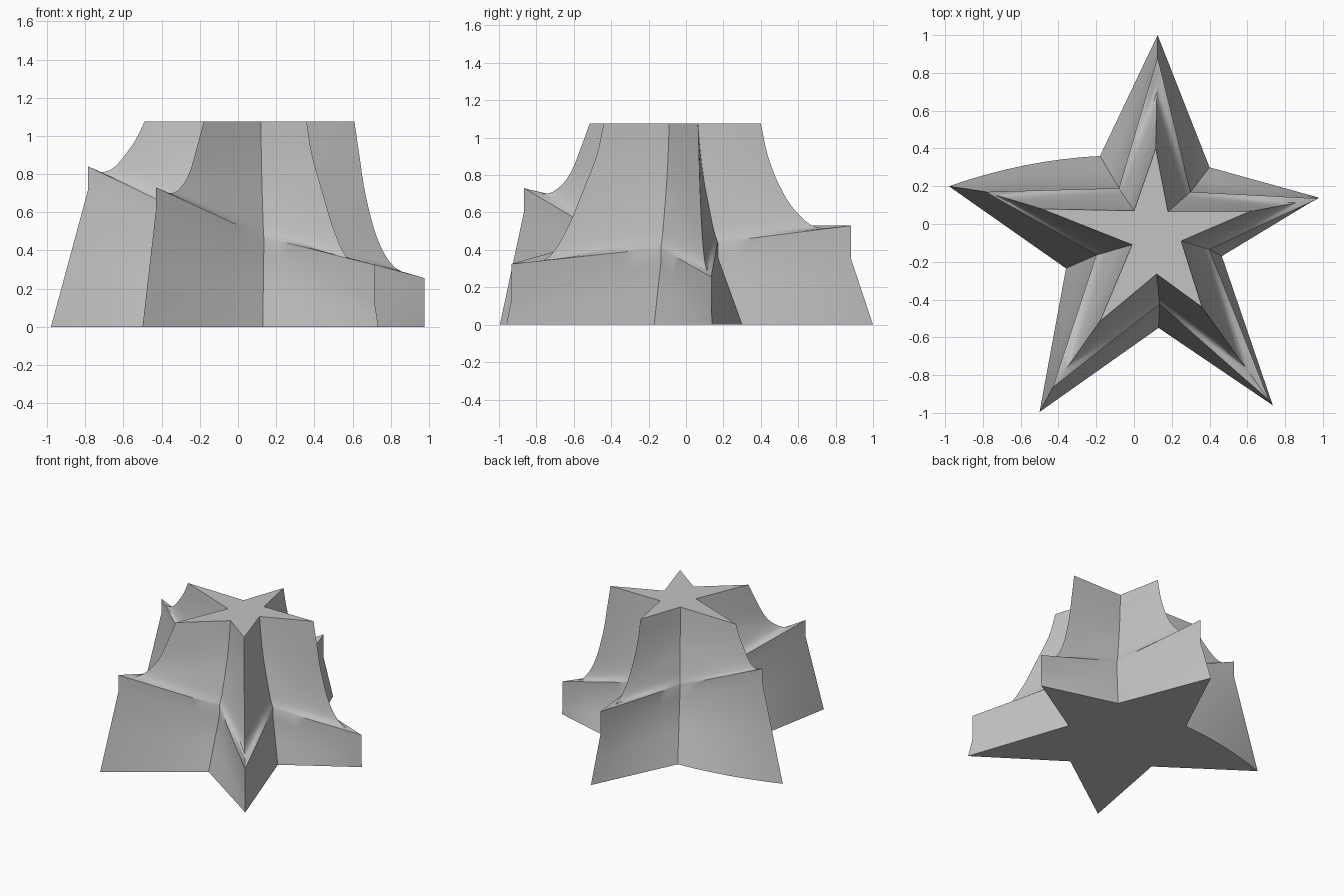
import bpy, bmesh, math
from mathutils import Vector

if "Cube" in bpy.data.objects:
    bpy.data.objects.remove(bpy.data.objects["Cube"])

TOP = 1.075
SIDE_STEPS = 8      # divisions from a tip to a notch
CURVE_STEPS = 4     # divisions per profile span

# Flare profile of the notches: (inward fraction, height) from ledge to crown
valley = [(0, 0), (.2, .1), (.45, .3), (.7, .52), (.88, .76), (1, 1)]


def notch(base, ledge, crown):
    h = TOP - ledge[2]
    return base, ledge, crown, .08, [(s, ledge[2] + f * h) for s, f in valley]


# Corners in order around the star:
# base xy, ledge xyz, crown xy, height of upright band under the ledge, flare profile
corners = [
    # back tip
    ((.125, 1.0), (.125, .883, .53), (.115, .40), .18,
     [(0, .53), (.38, .52), (.62, .61), (.79, .74), (.92, .90), (1, TOP)]),
    notch((-.18, .36), (-.08, .19, .53), (0, .07)),
    # left tip
    ((-.98, .20), (-.785, .17, .84), (-.49, .08), .12,
     [(0, .84), (.22, .81), (.46, .835), (.73, .93), (.88, 1.0), (1, TOP)]),
    notch((-.36, -.235), (-.20, -.165, .56), (-.01, -.11)),
    # front left tip
    ((-.50, -.995), (-.43, -.865, .73), (-.18, -.515), .12,
     [(0, .73), (.33, .70), (.55, .74), (.72, .82), (.88, .96), (1, TOP)]),
    notch((.13, -.55), (.135, -.425, .47), (.12, -.265)),
    # front right tip
    ((.735, -.96), (.715, -.933, .325), (.36, -.44), .19,
     [(0, .325), (.36, .345), (.58, .49), (.77, .71), (.92, .90), (1, TOP)]),
    notch((.465, -.17), (.40, -.135, .41), (.25, -.09)),
    # right tip
    ((.977, .14), (.977, .135, .255), (.61, .065), .15,
     [(0, .255), (.42, .31), (.67, .46), (.84, .69), (.93, .90), (1, TOP)]),
    notch((.40, .30), (.30, .17, .44), (.18, .065)),
]


def spline(pts):
    """Smooth curve through the profile points."""
    p = [Vector(q) for q in pts]
    p = [2 * p[0] - p[1]] + p + [2 * p[-1] - p[-2]]
    out = []
    for i in range(1, len(p) - 2):
        a, b, c, d = p[i - 1:i + 3]
        for k in range(CURVE_STEPS):
            t = k / CURVE_STEPS
            out.append(.5 * (2 * b + (c - a) * t + (2 * a - 5 * b + 4 * c - d) * t * t
                             + (3 * b - a - 3 * c + d) * t ** 3))
    return out + [p[-2]]


def column(base, ledge, crown, band, profile):
    """All points of one corner edge, floor to crown."""
    b, m, c = Vector((*base, 0)), Vector(ledge), Vector((*crown, TOP))
    knee = m - Vector((0, 0, band))
    pts = [b, b.lerp(knee, .5), knee]
    for s, z in spline(profile):
        q = m.lerp(c, s)
        pts.append(Vector((q.x, q.y, z)))
    return pts


# Loft the star walls between neighbouring corner edges
columns = [column(*c) for c in corners]
bm = bmesh.new()
grid = []
for i, a in enumerate(columns):
    b = columns[(i + 1) % len(columns)]
    for k in range(SIDE_STEPS):
        t = k / SIDE_STEPS
        pts = [p.lerp(q, t) for p, q in zip(a, b)]
        if i == 1:      # back left wall swells a little at the foot
            for j in range(2):
                pts[j].y += .03 * 4 * t * (1 - t) * (1 - j / 2)
        grid.append([bm.verts.new(p) for p in pts])
for i, a in enumerate(grid):
    b = grid[(i + 1) % len(grid)]
    for j in range(len(a) - 1):
        bm.faces.new((a[j], b[j], b[j + 1], a[j + 1]))

# Flat floor and crown
bm.faces.new([col[0] for col in reversed(grid)])
bm.faces.new([col[-1] for col in grid])
bmesh.ops.recalc_face_normals(bm, faces=bm.faces)

mesh = bpy.data.meshes.new("star_pedestal")
bm.to_mesh(mesh)
bm.free()
star = bpy.data.objects.new("star_pedestal", mesh)
bpy.context.collection.objects.link(star)

# Plain grey colour
grey = bpy.data.materials.new("plain_grey")
grey.diffuse_color = (.55, .55, .55, 1)
grey.use_nodes = True
grey.node_tree.nodes["Principled BSDF"].inputs["Base Color"].default_value = grey.diffuse_color
mesh.materials.append(grey)

# Smooth flares with crisp ledges
bpy.context.view_layer.objects.active = star
star.select_set(True)
bpy.ops.object.shade_smooth_by_angle(angle=math.radians(30))
